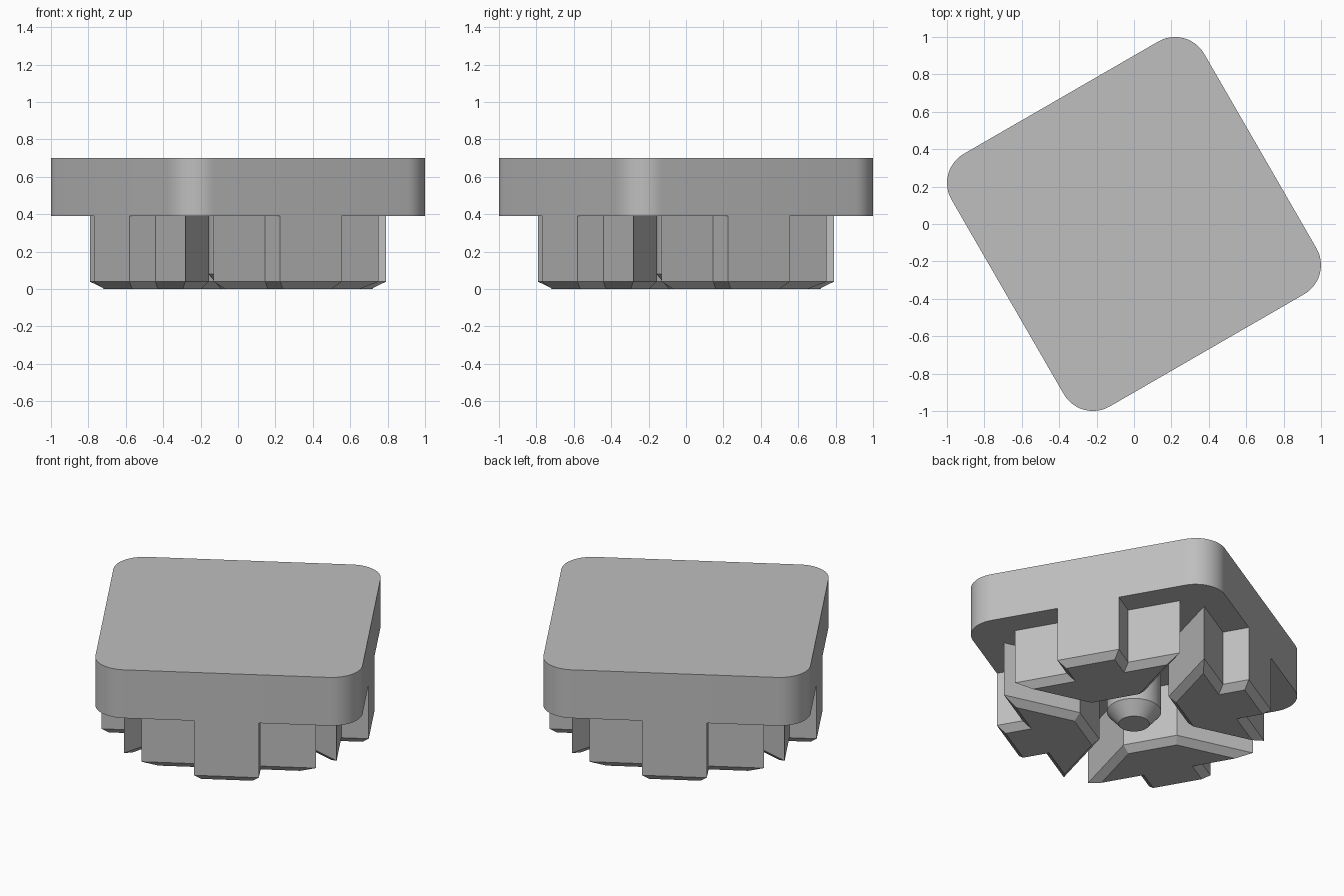
import bpy, bmesh, math
from mathutils import Matrix

cube = bpy.data.objects.get("Cube")
if cube:
    bpy.data.objects.remove(cube)

TURN = math.radians(30)
HALF, CORNER = 0.78, 0.18
UNDER, TOP = 0.39, 0.70
CHAMFER = 0.04

grey = bpy.data.materials.new("plain_grey")
grey.use_nodes = True
COLOUR = (0.52, 0.52, 0.52, 1)
grey.diffuse_color = COLOUR
grey.node_tree.nodes["Principled BSDF"].inputs["Base Color"].default_value = COLOUR


def finish(name, bm, angle, smooth=False):
    """Turn a bmesh into an object rotated about z."""
    bmesh.ops.recalc_face_normals(bm, faces=bm.faces)
    bmesh.ops.rotate(bm, verts=bm.verts, matrix=Matrix.Rotation(angle, 3, "Z"))
    mesh = bpy.data.meshes.new(name)
    bm.to_mesh(mesh)
    bm.free()
    mesh.materials.append(grey)
    obj = bpy.data.objects.new(name, mesh)
    bpy.context.collection.objects.link(obj)
    if smooth:
        bpy.ops.object.select_all(action="DESELECT")
        obj.select_set(True)
        bpy.context.view_layer.objects.active = obj
        bpy.ops.object.shade_smooth_by_angle(angle=math.radians(25))
    return obj


def prism(outline, z0, z1):
    """Extrude a flat outline; returns the bmesh and its bottom face."""
    bm = bmesh.new()
    bottom = bm.faces.new([bm.verts.new((x, y, z0)) for x, y in outline])
    bm.faces.new([bm.verts.new((x, y, z1)) for x, y in outline])
    bm.verts.ensure_lookup_table()
    n = len(outline)
    for i in range(n):
        j = (i + 1) % n
        bm.faces.new([bm.verts[k] for k in (i, j, n + j, n + i)])
    bmesh.ops.recalc_face_normals(bm, faces=bm.faces)
    return bm, bottom


# Plate: square with rounded corners
STEPS = 12
plate = []
for quarter in range(4):
    mid = math.pi / 4 + quarter * math.pi / 2
    reach = (HALF - CORNER) * math.sqrt(2)
    for step in range(STEPS + 1):
        a = quarter * math.pi / 2 + step / STEPS * math.pi / 2
        plate.append((reach * math.cos(mid) + CORNER * math.cos(a),
                      reach * math.sin(mid) + CORNER * math.sin(a)))
bm, _ = prism(plate, UNDER, TOP)
finish("plate", bm, TURN, smooth=True)

# Feet: outer tab flush with the plate edge, wide body, tapered inner side
half_foot = [(HALF, 0.19), (0.62, 0.19), (0.62, 0.51), (0.275, 0.165)]
foot = half_foot + [(x, -y) for x, y in reversed(half_foot)]
for i, side in enumerate(("right_front", "right_back", "left_back", "left_front")):
    bm, bottom = prism(foot, CHAMFER, UNDER)
    bmesh.ops.inset_region(bm, faces=[bottom], thickness=CHAMFER, use_even_offset=True)
    for v in bottom.verts:
        v.co.z = 0
    finish("foot_" + side, bm, TURN + i * math.pi / 2)

# Centre post with a cone tip
bm = bmesh.new()
SEG = 48
rings = [[bm.verts.new((r * math.cos(2 * math.pi * k / SEG),
                        r * math.sin(2 * math.pi * k / SEG), z)) for k in range(SEG)]
         for r, z in ((0.09, 0), (0.158, 0.08), (0.158, UNDER))]
bm.faces.new(rings[0])
bm.faces.new(rings[-1])
for low, high in zip(rings, rings[1:]):
    for k in range(SEG):
        j = (k + 1) % SEG
        bm.faces.new((low[k], low[j], high[j], high[k]))
finish("centre_post", bm, 0, smooth=True)
